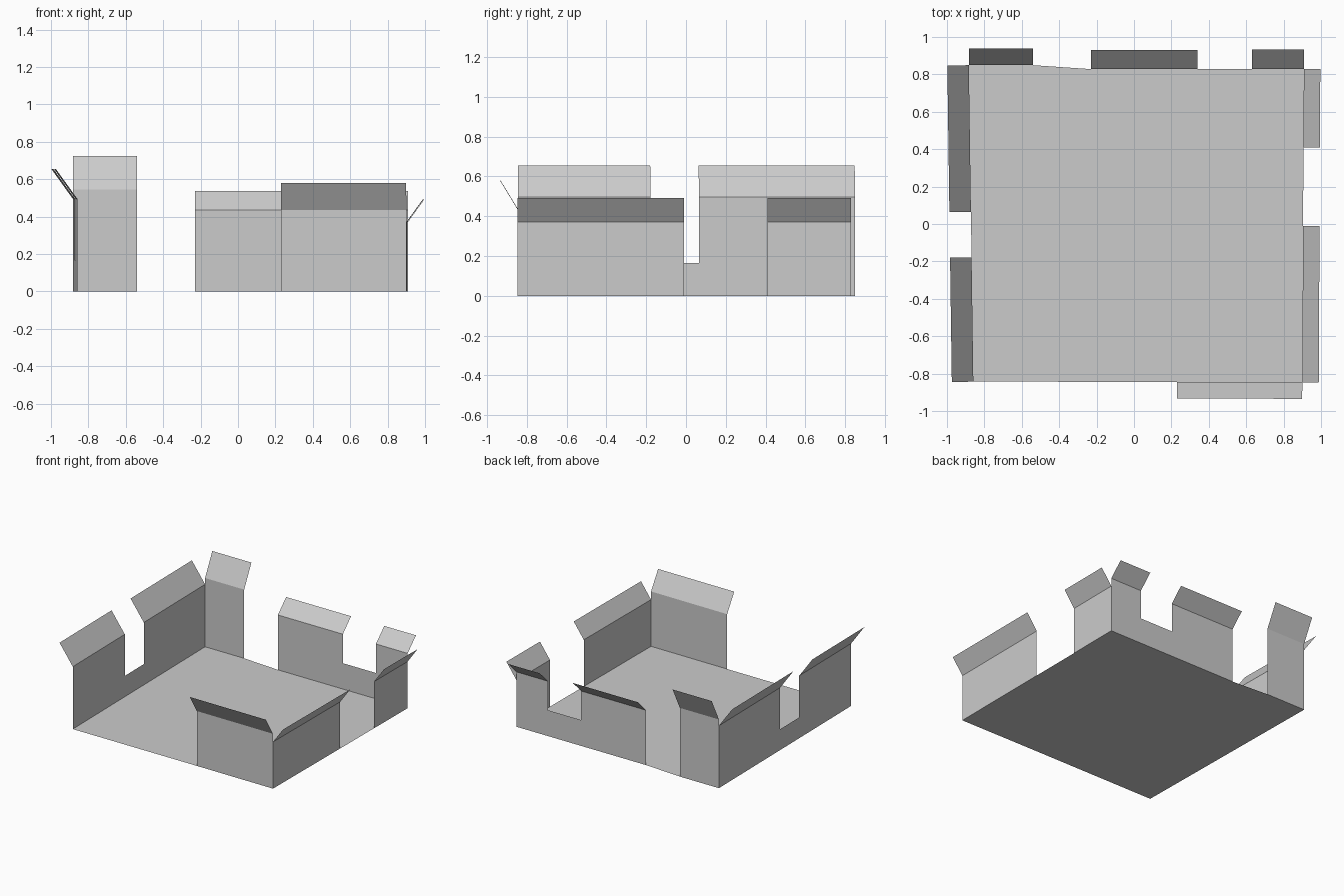
import bpy
from mathutils import Vector

if "Cube" in bpy.data.objects:
    bpy.data.objects.remove(bpy.data.objects["Cube"])


def add_mesh(name, verts, faces):
    mesh = bpy.data.meshes.new(name)
    mesh.from_pydata([tuple(v) for v in verts], [], faces)
    obj = bpy.data.objects.new(name, mesh)
    bpy.context.collection.objects.link(obj)
    return obj


def panel(name, a, b, height, flare=0.0, rise=0.0):
    """Upright sheet from a to b, with an optional flap leaning outward."""
    a, b = Vector((*a, 0)), Vector((*b, 0))
    up = Vector((0, 0, height))
    verts = [a, b, b + up, a + up]
    faces = [(0, 1, 2, 3)]
    if rise:
        d = (b - a).normalized()
        out = Vector((d.y * flare, -d.x * flare, rise))
        verts += [b + up + out, a + up + out]
        faces.append((3, 2, 4, 5))
    return add_mesh(name, verts, faces)


def left(y):
    return (-0.871 - 0.0142 * y, y)


def right(y):
    return (0.904 + 0.005 * y, y)


# Corners and break points, counter-clockwise from the front left
front_l, front_m, front_r = left(-0.843), (0.23, -0.844), right(-0.847)
back_r, back_m = right(0.828), (-0.23, 0.828)
back_n, back_l = (-0.54, 0.849), left(0.849)

# Floor
floor = [front_l, front_m, front_r, back_r, back_m, back_n, back_l]
add_mesh("floor", [(x, y, 0) for x, y in floor], [tuple(range(len(floor)))])

# Front wall
panel("front_wall", front_m, front_r, 0.435, 0.088, 0.145)

# Right walls, open down to the floor between them
panel("right_wall_front", front_r, right(-0.01), 0.37, 0.088, 0.122)
panel("right_wall_back", right(0.41), back_r, 0.37, 0.088, 0.122)

# Back walls, with a low sill between the two right ones
panel("back_wall_right", back_r, (0.63, 0.828), 0.435, 0.105, 0.103)
panel("back_sill", (0.63, 0.828), (0.34, 0.828), 0.205)
panel("back_wall_middle", (0.34, 0.828), back_m, 0.435, 0.103, 0.103)
panel("back_wall_left", back_n, back_l, 0.545, 0.09, 0.18)

# Left walls, with a low sill between them
panel("left_wall_back", back_l, left(0.065), 0.495, 0.115, 0.16)
panel("left_sill", left(0.065), left(-0.178), 0.165)
panel("left_wall_front", left(-0.178), front_l, 0.495, 0.115, 0.16)
